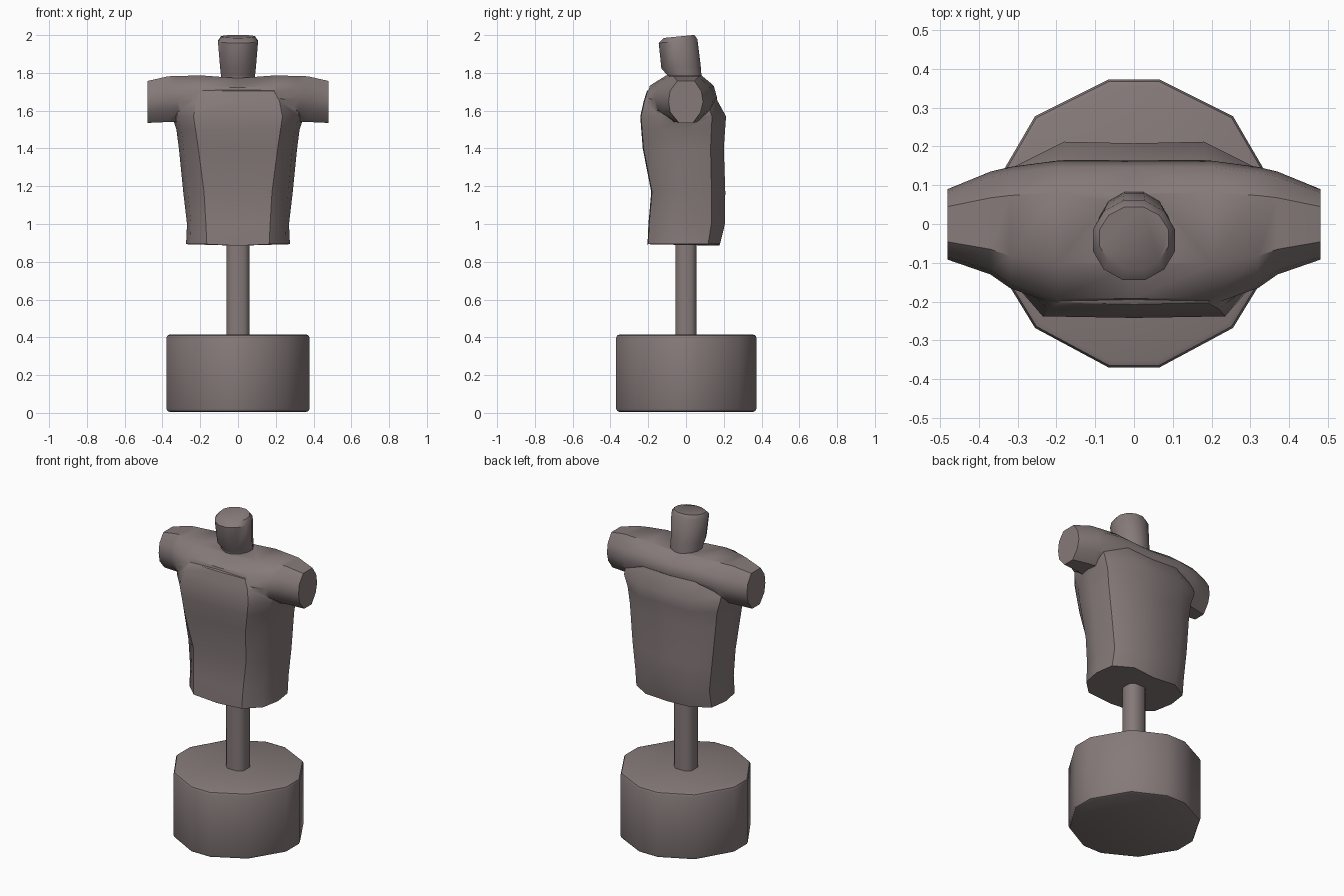
import bpy, bmesh
from math import radians, cos, sin, pi

if "Cube" in bpy.data.objects:
    bpy.data.objects.remove(bpy.data.objects["Cube"])

clay = bpy.data.materials.new("dark_clay")
clay.diffuse_color = (.24, .195, .195, 1)
clay.use_nodes = True
clay.node_tree.nodes["Principled BSDF"].inputs["Base Color"].default_value = clay.diffuse_color


def loft(name, rings):
    """Skin a list of equal-length rings and cap both ends."""
    bm = bmesh.new()
    rows = [[bm.verts.new(p) for p in r] for r in rings]
    n = len(rows[0])
    for a, b in zip(rows, rows[1:]):
        for i in range(n):
            j = (i + 1) % n
            bm.faces.new((a[i], a[j], b[j], b[i]))
    bm.faces.new(rows[0])
    bm.faces.new(rows[-1])
    bmesh.ops.recalc_face_normals(bm, faces=bm.faces)
    me = bpy.data.meshes.new(name)
    bm.to_mesh(me)
    bm.free()
    me.materials.append(clay)
    ob = bpy.data.objects.new(name, me)
    bpy.context.collection.objects.link(ob)
    return ob


def smooth(ob, angle=30):
    bpy.ops.object.select_all(action='DESELECT')
    ob.select_set(True)
    bpy.context.view_layer.objects.active = ob
    bpy.ops.object.shade_smooth_by_angle(angle=radians(angle))


def mirror_ring(half, z):
    return [(x, y, z) for x, y in half] + [(-x, y, z) for x, y in reversed(half)]


# base: twelve-sided block with rounded rims
outline = [(.065, -.37), (.255, -.268), (.379, -.065),
           (.379, .065), (.255, .278), (.065, .373)]
base = loft("base", [mirror_ring(outline, z) for z in (.005, .415)])
bev = base.modifiers.new("rim", 'BEVEL')
bev.width = .018
bev.segments = 2
bev.limit_method = 'ANGLE'
bev.angle_limit = radians(70)
bpy.context.view_layer.objects.active = base
bpy.ops.object.modifier_apply(modifier=bev.name)
smooth(base, 33)

# pole: square post with cut corners
post = [(.035, -.055), (.06, -.03), (.06, .03), (.035, .055)]
pole = loft("pole", [mirror_ring(post, z) for z in (.40, .90)])
smooth(pole, 50)


# torso: height, half width, front y, back y, front panel, back panel half widths
def torso_ring(z, w, yf, yb, wf, wb):
    half = [(wf, yf), (w * .92, yf * .58), (w, 0), (w * .94, yb * .65), (wb, yb)]
    ring = mirror_ring(half, z)
    dip = .008 if z < .9 else 0
    return ([(0, yf - .004, z - dip)] + ring[:5]
            + [(0, yb - .004, z - dip)] + ring[5:])


torso = loft("torso", [torso_ring(*s) for s in (
    (.893, .275, -.200, .180, .165, .15),
    (1.00, .270, -.195, .206, .170, .15),
    (1.17, .290, -.180, .208, .180, .16),
    (1.40, .313, -.225, .200, .210, .17),
    (1.50, .326, -.233, .207, .225, .17),
    (1.57, .350, -.238, .212, .235, .18),
    (1.65, .350, -.220, .168, .220, .18),
    (1.705, .280, -.203, .147, .190, .18),
    (1.74, .230, -.120, .100, .160, .16))])


# shoulders and arm stubs: lofted across x, front y, back y, bottom, top
def shoulder_ring(x, yf, yb, z0, z1):
    prof = [(yf * .9, .25), (yf, .5), (yf * .92, .76), (yf * .5, 1),
            (yb * .5, 1), (yb * .9, .76), (yb, .5), (yb * .85, .25),
            (yb * .4, 0), (yf * .4, 0)]
    return [(x, y, z0 + f * (z1 - z0)) for y, f in prof]


spans = [(.48, -.092, .090, 1.535, 1.757), (.37, -.130, .135, 1.54, 1.782),
         (.32, -.165, .147, 1.54, 1.783), (.20, -.208, .163, 1.56, 1.787)]
sections = ([(-s[0],) + s[1:] for s in spans] + [(0, -.208, .163, 1.56, 1.772)]
            + spans[::-1])
shoulders = loft("shoulders", [shoulder_ring(*s) for s in sections])


# neck and cropped head: centre y, radii, height, forward tilt
def neck_ring(cy, rx, ry, z, tilt):
    pts = []
    for i in range(12):
        a = 2 * pi * (i + .5) / 12
        y = ry * sin(a)
        pts.append((rx * cos(a), cy + y, z + tilt * y))
    return pts


neck = loft("neck", [neck_ring(*s) for s in (
    (-.004, .090, .092, 1.74, 0),
    (-.007, .093, .092, 1.785, 0),
    (-.026, .098, .108, 1.828, .05),
    (-.042, .110, .106, 1.968, .10),
    (-.036, .092, .083, 1.993, .10))])

# weld everything above the pole into one figure
for part in (shoulders, neck):
    mod = torso.modifiers.new("join_" + part.name, 'BOOLEAN')
    mod.operation = 'UNION'
    mod.solver = 'EXACT'
    mod.object = part
    bpy.context.view_layer.objects.active = torso
    bpy.ops.object.modifier_apply(modifier=mod.name)
    bpy.data.objects.remove(part)
smooth(torso, 42)
